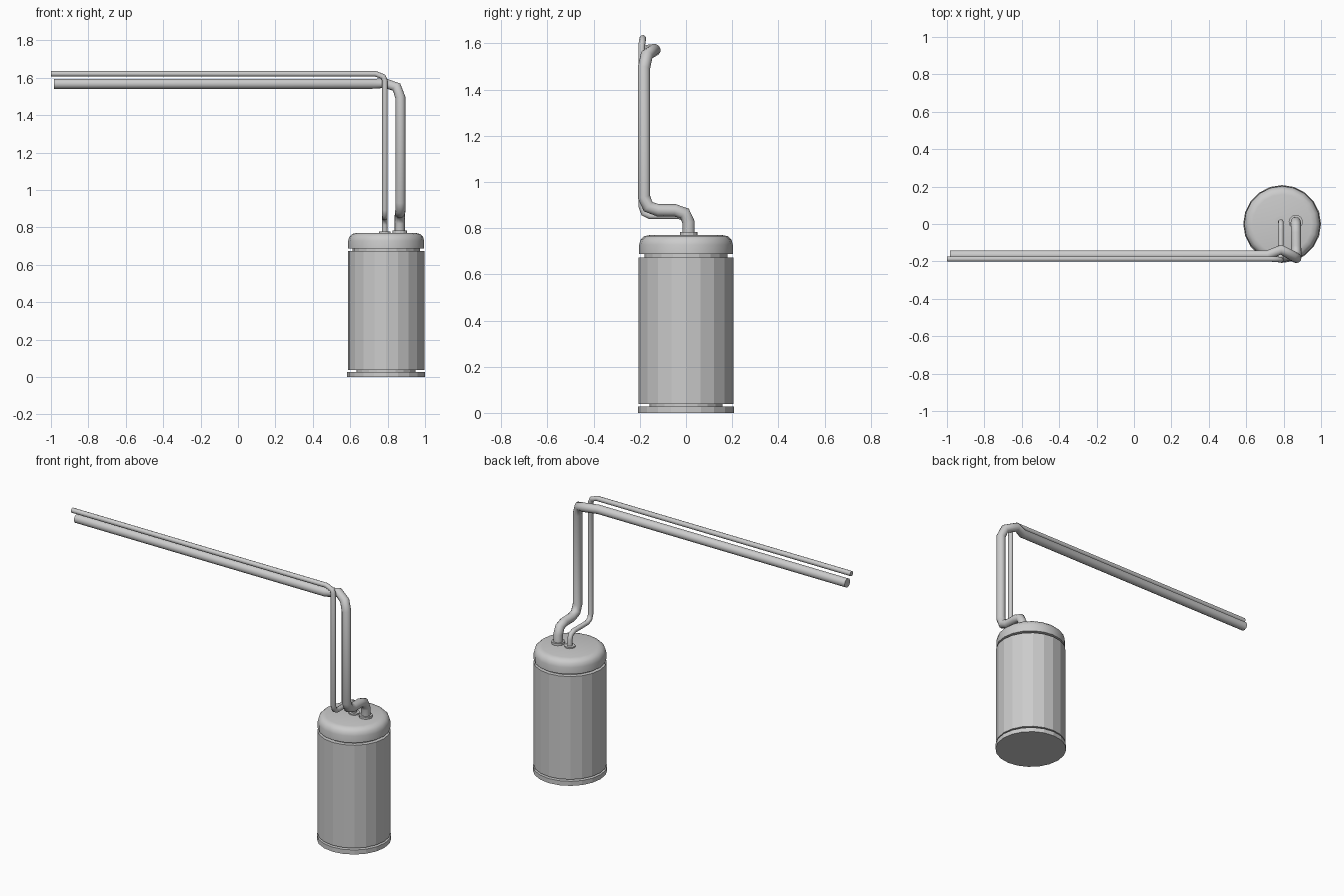
import bpy, bmesh, math

if "Cube" in bpy.data.objects:
    bpy.data.objects.remove(bpy.data.objects["Cube"])

TANK_X = 0.792


def lathe(name, profile, center, sides=20, smooth=False):
    """Revolve (radius, z) points around a vertical axis; ends are capped."""
    bm = bmesh.new()
    rings = []
    for r, z in profile:
        rings.append([bm.verts.new((r * math.cos(a), r * math.sin(a), z))
                      for a in (2 * math.pi * i / sides for i in range(sides))])
    for lo, hi in zip(rings, rings[1:]):
        for i in range(sides):
            j = (i + 1) % sides
            bm.faces.new((lo[i], lo[j], hi[j], hi[i]))
    bm.faces.new(rings[0][::-1])
    bm.faces.new(rings[-1])
    mesh = bpy.data.meshes.new(name)
    bm.to_mesh(mesh)
    bm.free()
    obj = bpy.data.objects.new(name, mesh)
    obj.location = (center[0], center[1], 0)
    bpy.context.collection.objects.link(obj)
    if smooth:
        bpy.context.view_layer.objects.active = obj
        obj.select_set(True)
        bpy.ops.object.shade_smooth_by_angle(angle=math.radians(35))
        obj.select_set(False)
    return obj


def pipe(name, points, radius, resolution):
    """Round pipe along a polyline with closed ends."""
    curve = bpy.data.curves.new(name, 'CURVE')
    curve.dimensions = '3D'
    curve.bevel_depth = radius
    curve.bevel_resolution = resolution
    curve.use_fill_caps = True
    spline = curve.splines.new('POLY')
    spline.points.add(len(points) - 1)
    for p, co in zip(spline.points, points):
        p.co = (*co, 1)
    spline.use_smooth = True
    obj = bpy.data.objects.new(name, curve)
    bpy.context.collection.objects.link(obj)
    return obj


# Tank: base disc, body and lid separated by recessed necks
axis = (TANK_X, 0)
lathe("tank_base", [(0.208, 0), (0.208, 0.028)], axis)
lathe("base_neck", [(0.158, 0.026), (0.158, 0.042)], axis)
lathe("tank_body", [(0.205, 0.038), (0.205, 0.673)], axis)
lathe("lid_neck", [(0.18, 0.67), (0.18, 0.69)], axis)
lathe("tank_lid", [(0.203, 0.687), (0.203, 0.728), (0.197, 0.75),
                   (0.181, 0.765), (0.158, 0.77)], axis, smooth=True)

# Collars where the pipes enter the lid
lathe("thick_pipe_collar", [(0.038, 0.765), (0.038, 0.783)], (0.865, 0.011), 12)
lathe("thin_pipe_collar", [(0.031, 0.765), (0.031, 0.778)], (0.785, 0.011), 12)

# Thick pipe: S bend off the lid, riser, then a long run to the left
pipe("thick_pipe", [
    (0.865, 0.011, 0.76), (0.865, 0.011, 0.825), (0.865, -0.006, 0.864),
    (0.866, -0.048, 0.877), (0.867, -0.12, 0.877), (0.868, -0.164, 0.893),
    (0.868, -0.182, 0.935), (0.868, -0.182, 1.495), (0.848, -0.170, 1.55),
    (0.785, -0.137, 1.571), (0.715, -0.167, 1.567), (-0.985, -0.167, 1.567),
], 0.027, 4)

# Thin pipe: same route on a smaller scale
pipe("thin_pipe", [
    (0.785, 0.011, 0.76), (0.785, 0.011, 0.815), (0.785, 0.001, 0.842),
    (0.785, -0.03, 0.853), (0.785, -0.155, 0.853), (0.785, -0.182, 0.865),
    (0.785, -0.192, 0.895), (0.785, -0.192, 1.585), (0.776, -0.190, 1.606),
    (0.735, -0.187, 1.621), (-1.0, -0.187, 1.621),
], 0.015, 3)
